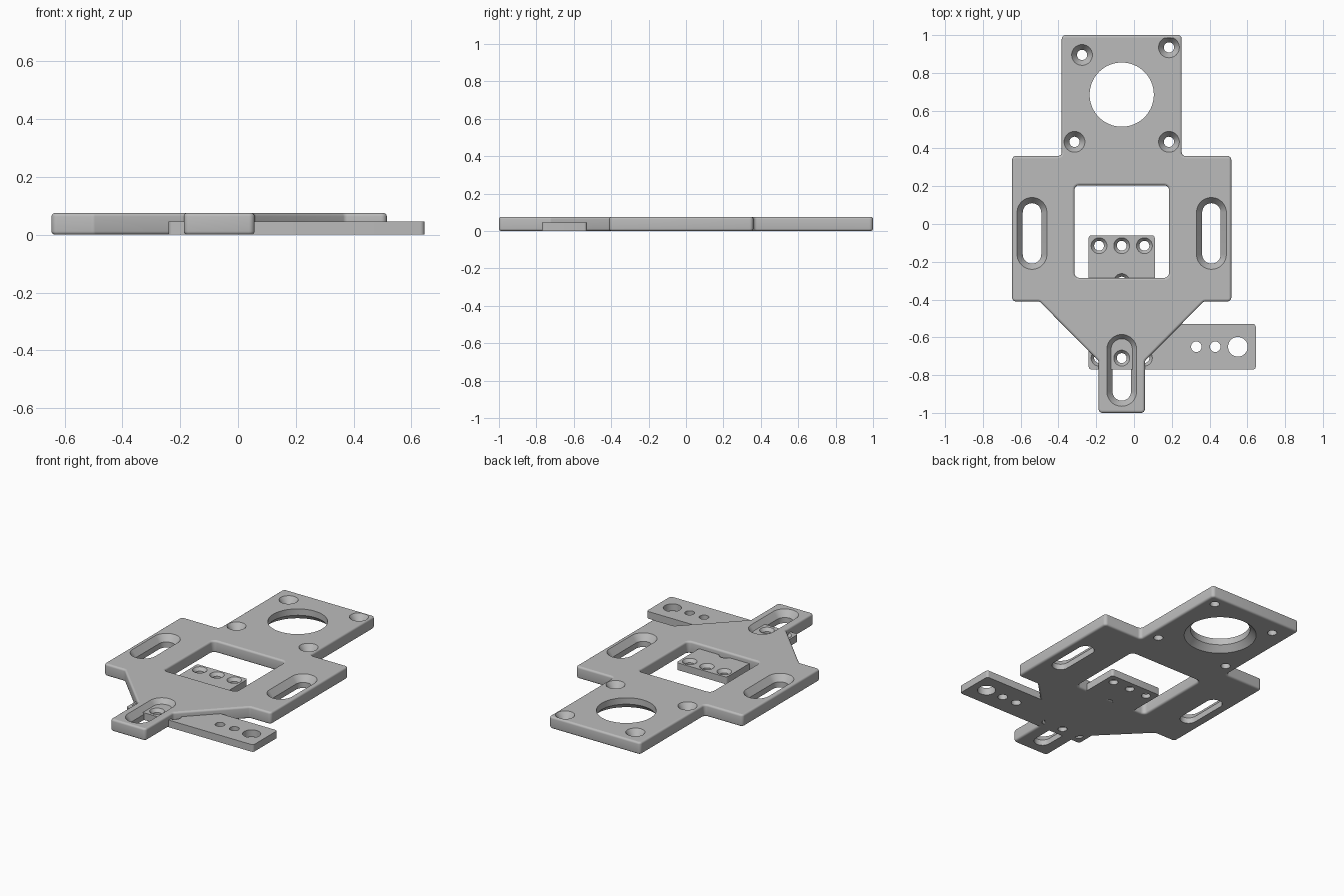
import bpy, bmesh, math
from mathutils import Vector

cube = bpy.data.objects.get("Cube")
if cube:
    bpy.data.objects.remove(cube, do_unlink=True)

grey = bpy.data.materials.new("plain grey")
grey.use_nodes = True
grey.diffuse_color = (0.5, 0.5, 0.5, 1)
grey.node_tree.nodes["Principled BSDF"].inputs["Base Color"].default_value = (0.5, 0.5, 0.5, 1)

MID = -0.065     # centre line of the main plate
THICK = 0.075    # main plate
THIN = 0.045     # strap plate
EDGE = 0.012     # rounded rim


def ring(corners, radius, inset, steps):
    """Counter-clockwise outline, moved inward by inset, with rounded corners."""
    pts = [Vector(c) for c in corners]
    out = []
    for i, p in enumerate(pts):
        a = (p - pts[i - 1]).normalized()
        b = (pts[(i + 1) % len(pts)] - p).normalized()
        na, nb = Vector((-a.y, a.x)), Vector((-b.y, b.x))
        miter = (na + nb) / (1 + na.dot(nb))
        turn = math.atan2(a.x * b.y - a.y * b.x, a.dot(b))
        side = 1 if turn > 0 else -1
        r = radius - side * inset
        centre = p + miter * (inset + side * r)
        start = math.atan2(-side * na.y, -side * na.x)
        for k in range(steps + 1):
            t = start + turn * k / steps
            out.append(centre + r * Vector((math.cos(t), math.sin(t))))
    return out


def rect(x0, x1, y0, y1):
    return [(x0, y0), (x1, y0), (x1, y1), (x0, y1)]


def box_at(x, y, w, h):
    return rect(x - w, x + w, y - h, y + h)


def wall(bm, corners, radius, levels, steps=6):
    """Open wall through (height, inset) levels, bottom to top."""
    rows = [[bm.verts.new((p.x, p.y, z)) for p in ring(corners, radius, d, steps)]
            for z, d in levels]
    n = len(rows[0])
    for low, high in zip(rows, rows[1:]):
        for i in range(n):
            j = (i + 1) % n
            bm.faces.new((low[i], low[j], high[j], high[i])).smooth = True


def rim(top, flare):
    """Rounded top and bottom rim; flare is 1 for solids, -1 for openings."""
    angles = [math.pi / 8 * k for k in range(5)]
    low = [(EDGE * (1 - math.cos(t)), flare * EDGE * (1 - math.sin(t))) for t in angles]
    return low + [(top - h, d) for h, d in low[::-1]]


def countersink(bm, x, y, w, h, flare, top, depth):
    """Slot or round hole with a sloping upper rim."""
    wall(bm, box_at(x, y, w, h), w, [(0, 0), (top - depth, 0), (top, -flare)], 12)


def finish(name, bm, top):
    """Fill the flat faces between the walls and make the object."""
    bmesh.ops.remove_doubles(bm, verts=bm.verts[:], dist=0.00001)
    for z in (0, top):
        loops = [e for e in bm.edges if e.is_boundary
                 and all(abs(v.co.z - z) < 0.0001 for v in e.verts)]
        bmesh.ops.triangle_fill(bm, edges=loops, use_beauty=True, normal=(0, 0, 1))
    bmesh.ops.recalc_face_normals(bm, faces=bm.faces[:])
    for e in bm.edges:
        e.smooth = e.calc_face_angle(math.pi) < math.radians(32)
    mesh = bpy.data.meshes.new(name)
    bm.to_mesh(mesh)
    bm.free()
    mesh.materials.append(grey)
    bpy.context.scene.collection.objects.link(bpy.data.objects.new(name, mesh))


# Main plate: motor end, wide middle, tapered nose and tongue
half = [(0.1225, -1), (0.1225, -0.725), (0.435, -0.41), (0.58, -0.41),
        (0.58, 0.36), (0.3175, 0.36), (0.3175, 1)]
outline = [(MID + x, y) for x, y in half] + [(MID - x, y) for x, y in half[::-1]]
bm = bmesh.new()
wall(bm, outline, 0.02, rim(THICK, 1))

# Window, large bore, slots and screw holes of the main plate
wall(bm, rect(-0.315, 0.185, -0.285, 0.205), 0.025, rim(THICK, -1))
wall(bm, box_at(MID, 0.685, 0.17, 0.17), 0.17,
     [(0, -0.035), (0.035, 0), (THICK, 0)], 16)
for x, y in ((MID - 0.475, -0.05), (MID + 0.475, -0.05), (MID, -0.775)):
    countersink(bm, x, y, 0.049, 0.16, 0.03, THICK, 0.04)
for x, y in ((-0.275, 0.895), (0.185, 0.935), (-0.315, 0.435), (0.185, 0.435)):
    countersink(bm, x, y, 0.027, 0.027, 0.028, THICK, 0.04)
finish("main_plate", bm, THICK)

# Strap plate: upright tab with a side arm
bm = bmesh.new()
wall(bm, [(-0.24, -0.77), (0.645, -0.77), (0.645, -0.53), (0.11, -0.53),
          (0.11, -0.06), (-0.24, -0.06)], 0.015, [(0, 0), (THIN, 0)])

# Screw holes of the strap plate
holes = [(MID + dx, y) for y in (-0.115, -0.71) for dx in (-0.12, 0, 0.12)]
for x, y in holes + [(MID, -0.305)]:
    countersink(bm, x, y, 0.026, 0.026, 0.016, THIN, 0.02)
for x, r in ((0.33, 0.028), (0.43, 0.028), (0.55, 0.052)):
    wall(bm, box_at(x, -0.65, r, r), r, [(0, 0), (THIN, 0)], 10)
finish("strap_plate", bm, THIN)
